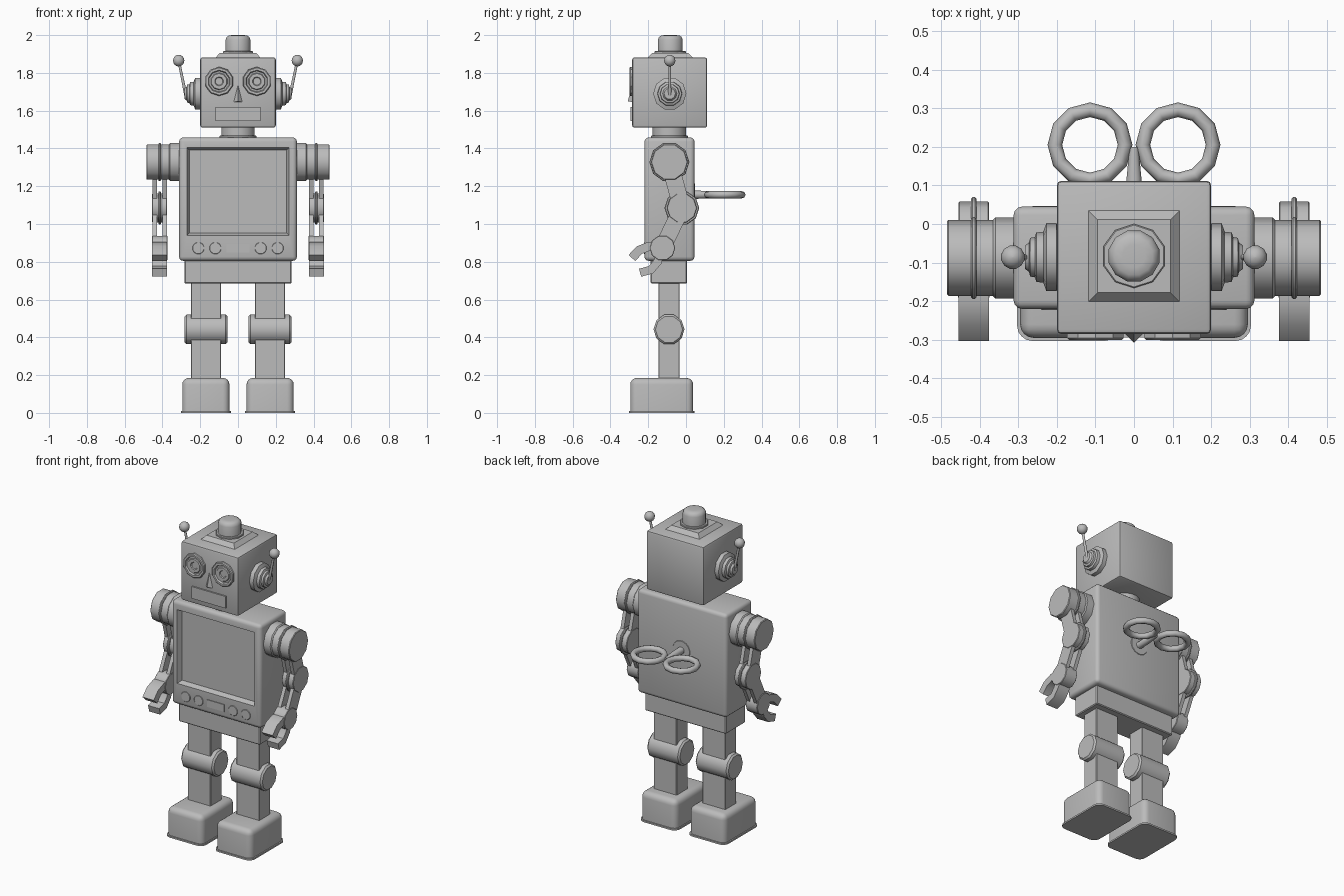
import bpy, bmesh
from math import cos, sin, pi, radians
from mathutils import Vector

if "Cube" in bpy.data.objects:
    bpy.data.objects.remove(bpy.data.objects["Cube"], do_unlink=True)

GREY = (0.5, 0.5, 0.5, 1)
grey = bpy.data.materials.new("plain grey")
grey.use_nodes = True
grey.diffuse_color = GREY
grey.node_tree.nodes["Principled BSDF"].inputs["Base Color"].default_value = GREY


def finish(name, bm, angle=35):
    """Turn a bmesh into a named, shaded object."""
    bmesh.ops.recalc_face_normals(bm, faces=bm.faces)
    mesh = bpy.data.meshes.new(name)
    bm.to_mesh(mesh)
    bm.free()
    mesh.materials.append(grey)
    ob = bpy.data.objects.new(name, mesh)
    bpy.context.collection.objects.link(ob)
    bpy.ops.object.select_all(action="DESELECT")
    ob.select_set(True)
    bpy.context.view_layer.objects.active = ob
    bpy.ops.object.shade_smooth_by_angle(angle=radians(angle))
    return ob


def box_mesh(x, y, z, bevel=0, segments=2):
    """Box from (low, high) pairs, optionally rounded."""
    bm = bmesh.new()
    bmesh.ops.create_cube(bm, size=1)
    for v in bm.verts:
        v.co = [lo + (c + 0.5) * (hi - lo) for c, (lo, hi) in zip(v.co, (x, y, z))]
    if bevel:
        bmesh.ops.bevel(bm, geom=bm.edges[:], offset=bevel, segments=segments,
                        profile=0.5, affect="EDGES")
    return bm


def box(name, x, y, z, bevel=0, segments=2):
    return finish(name, box_mesh(x, y, z, bevel, segments))


def lathe(name, origin, axis, profile, sides=10, angle=40):
    """Spin (distance, radius) pairs round an axis."""
    axis = Vector(axis).normalized()
    turn = Vector((0, 0, 1)).rotation_difference(axis)
    bm = bmesh.new()
    rings = [[bm.verts.new(Vector(origin) + turn @ Vector(
        (r * cos(2 * pi * (i + 0.5) / sides), r * sin(2 * pi * (i + 0.5) / sides), t)))
        for i in range(sides)] for t, r in profile]
    for a, b in zip(rings, rings[1:]):
        for i in range(sides):
            j = (i + 1) % sides
            bm.faces.new((a[i], a[j], b[j], b[i]))
    bm.faces.new(rings[0])
    bm.faces.new(rings[-1])
    return finish(name, bm, angle)


def drum(length, radius, edge=0.006):
    return [(0, radius - edge), (edge, radius), (length - edge, radius), (length, radius - edge)]


def strip(name, path, half, x):
    """Square bar following a (y, z) path, spanning x."""
    bm = bmesh.new()
    pts = [Vector((0, *p)) for p in path]
    rings = []
    for i, p in enumerate(pts):
        d = (pts[min(i + 1, len(pts) - 1)] - pts[max(i - 1, 0)]).normalized()
        n = Vector((0, -d.z, d.y)) * half
        rings.append([bm.verts.new((px, q.y, q.z)) for px, q in
                      ((x[0], p + n), (x[1], p + n), (x[1], p - n), (x[0], p - n))])
    for a, b in zip(rings, rings[1:]):
        for i in range(4):
            j = (i + 1) % 4
            bm.faces.new((a[i], a[j], b[j], b[i]))
    bm.faces.new(rings[0])
    bm.faces.new(rings[-1])
    return finish(name, bm)


# Torso with a recessed screen in the front
bm = box_mesh((-0.312, 0.312), (-0.22, 0.045), (0.805, 1.458), 0.022, 3)
bm.normal_update()
front = max((f for f in bm.faces if f.normal.y < -0.9), key=lambda f: f.calc_area())
bmesh.ops.inset_region(bm, faces=[front], thickness=0.02)
for v in front.verts:
    v.co.x = 0.27 if v.co.x > 0 else -0.27
    v.co.z = 1.405 if v.co.z > 1.1 else 0.94
bmesh.ops.inset_region(bm, faces=[front], thickness=0.018, depth=-0.03)
finish("torso", bm)
box("pelvis", (-0.283, 0.283), (-0.187, 0.006), (0.685, 0.81), 0.005, 1)

# Control panel below the screen
box("panel_plate", (-0.06, 0.06), (-0.224, -0.21), (0.85, 0.895))
for x in (-0.21, -0.12, 0.12, 0.21):
    lathe("panel_dial", (x, -0.21, 0.872), (0, -1, 0), drum(0.013, 0.032, 0.002), 12)

# Neck and head
lathe("neck_flange", (0, -0.088, 1.45), (0, 0, 1), drum(0.018, 0.1, 0.003), 16)
lathe("neck", (0, -0.088, 1.45), (0, 0, 1), drum(0.07, 0.09, 0.001), 16)
box("head", (-0.2, 0.2), (-0.285, 0.112), (1.51, 1.882), 0.012)

# Stepped crown with lamp cap
bm = box_mesh((-0.125, 0.125), (-0.208, 0.042), (1.875, 1.906))
for v in bm.verts:
    if v.co.z > 1.9:
        v.co.x *= 0.76
        v.co.y = -0.083 + (v.co.y + 0.083) * 0.76
finish("crown", bm, 20)
lathe("cap_flange", (0, -0.083, 1.9), (0, 0, 1), drum(0.016, 0.083, 0.003))
lathe("cap", (0, -0.083, 1.9), (0, 0, 1),
      [(0, 0.068), (0.075, 0.068), (0.09, 0.062), (0.098, 0.05), (0.1, 0.03)], 12, 50)

# Nose and mouth
bm = bmesh.new()
a, b, c, d = [bm.verts.new(p) for p in ((0, -0.284, 1.74), (-0.024, -0.284, 1.645),
                                        (0.024, -0.284, 1.645), (0, -0.308, 1.65))]
for f in ((a, b, d), (a, d, c), (b, c, d), (a, c, b)):
    bm.faces.new(f)
finish("nose", bm, 10)
box("mouth", (-0.118, 0.118), (-0.294, -0.28), (1.545, 1.62))

# Wind-up key on the back
lathe("key_socket", (0, 0.04, 1.155), (0, 1, 0), drum(0.008, 0.06, 0.002), 16)
lathe("key_stem", (0, 0.04, 1.155), (0, 1, 0), [(0, 0.022), (0.08, 0.02), (0.16, 0.012)], 10)

for side, s in (("left", 1), ("right", -1)):
    def span(lo, hi):
        return tuple(sorted((s * lo, s * hi)))

    out = (s, 0, 0)

    # Key loop
    bpy.ops.mesh.primitive_torus_add(location=(s * 0.114, 0.205, 1.155), major_segments=12,
                                     minor_segments=8, major_radius=0.091, minor_radius=0.019)
    loop = bpy.context.object
    loop.name = side + "_key_loop"
    loop.data.materials.append(grey)
    bpy.ops.object.shade_smooth_by_angle(angle=radians(50))

    # Eye: rim, sunk dish and raised pupil
    lathe(side + "_eye", (s * 0.1, -0.28, 1.755), (0, -1, 0),
          [(0, 0.077), (0.015, 0.077), (0.02, 0.072), (0.02, 0.06), (0.01, 0.055),
           (0.01, 0.046), (0.016, 0.042), (0.016, 0.024), (0.01, 0.02)], 10, 30)

    # Ear cone and aerial
    lathe(side + "_ear", (s * 0.195, -0.086, 1.69), out,
          [(0, 0.076), (0.006, 0.088), (0.032, 0.088), (0.04, 0.066), (0.058, 0.064),
           (0.062, 0.052), (0.074, 0.05), (0.077, 0.038), (0.088, 0.03)], 10)
    tip = Vector((s * 0.314, -0.086, 1.865))
    foot = Vector((s * 0.276, -0.086, 1.68))
    lathe(side + "_aerial", foot, tip - foot, [(0, 0.009), ((tip - foot).length, 0.007)], 8, 60)
    lathe(side + "_aerial_ball", tip, (0, 0, 1),
          [(-0.031 * cos(pi * k / 8), max(0.031 * sin(pi * k / 8), 0.001)) for k in range(9)], 12, 60)

    # Shoulder
    shoulder, elbow, wrist = (-0.088, 1.328), (-0.022, 1.085), (-0.125, 0.873)
    lathe(side + "_shoulder_base", (s * 0.305, *shoulder), out, drum(0.06, 0.105))
    lathe(side + "_shoulder", (s * 0.36, *shoulder), out, drum(0.125, 0.098, 0.004))
    lathe(side + "_shoulder_ring", (s * 0.408, *shoulder), out, drum(0.014, 0.106, 0.004))

    # Elbow and wrist joints
    lathe(side + "_elbow", (s * 0.375, *elbow), out, drum(0.08, 0.08, 0.003))
    lathe(side + "_elbow_ring", (s * 0.408, *elbow), out, drum(0.014, 0.092, 0.004))
    lathe(side + "_wrist", (s * 0.374, *wrist), out, drum(0.082, 0.068, 0.003))

    # Paired arm rails
    for lo, hi in ((0.377, 0.4), (0.43, 0.453)):
        strip(side + "_upper_arm_rail", (shoulder, elbow), 0.046, span(lo, hi))
        strip(side + "_forearm_rail", (elbow, wrist), 0.044, span(lo, hi))

    # Claw hand
    strip(side + "_upper_claw", ((-0.15, 0.878), (-0.195, 0.882), (-0.247, 0.862), (-0.286, 0.82)),
          0.024, span(0.376, 0.454))
    strip(side + "_lower_claw", ((-0.135, 0.85), (-0.15, 0.8), (-0.185, 0.758), (-0.243, 0.742)),
          0.022, span(0.376, 0.454))

    # Leg, knee and foot
    box(side + "_leg", span(0.09, 0.25), (-0.145, -0.035), (0.15, 0.69), 0.003, 1)
    lathe(side + "_knee", (s * 0.055, -0.09, 0.442), out, drum(0.228, 0.082, 0.01))
    bm = box_mesh(span(0.045, 0.295), (-0.295, 0.038), (0, 0.185))
    edges = [e for e in bm.edges if max(v.co.z for v in e.verts) > 0.1]
    bmesh.ops.bevel(bm, geom=edges, offset=0.035, segments=4, profile=0.5, affect="EDGES")
    finish(side + "_foot", bm)
    bm = box_mesh(span(0.037, 0.303), (-0.303, 0.046), (0, 0.01))
    edges = [e for e in bm.edges if abs(e.verts[0].co.z - e.verts[1].co.z) > 0.005]
    bmesh.ops.bevel(bm, geom=edges, offset=0.04, segments=4, profile=0.5, affect="EDGES")
    finish(side + "_sole", bm)
